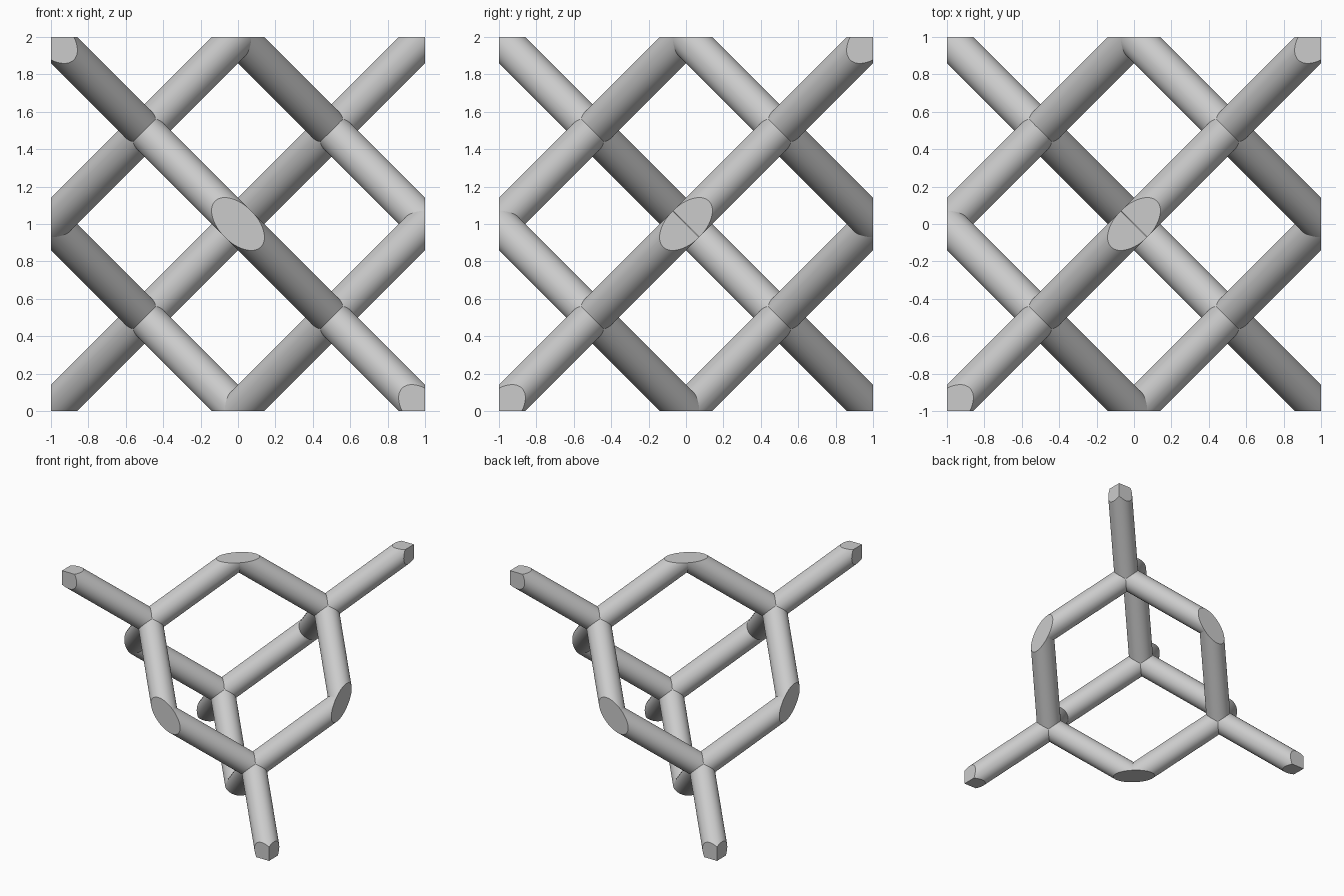
import bpy, bmesh, math
from mathutils import Vector, Matrix

cube = bpy.data.objects.get("Cube")
if cube:
    bpy.data.objects.remove(cube, do_unlink=True)

RADIUS, SEGMENTS = 0.1, 48
NODE = Vector((0.5, 0.5, 0.5))
DIRS = [Vector(d).normalized() for d in ((1, 1, 1), (1, -1, -1), (-1, 1, -1), (-1, -1, 1))]
AXES = [Vector(a) for a in ((1, 0, 0), (0, 1, 0), (0, 0, 1))]

grey = bpy.data.materials.new("light grey")
grey.use_nodes = True
colour = (0.6, 0.6, 0.6, 1)
grey.diffuse_color = colour
grey.node_tree.nodes["Principled BSDF"].inputs["Base Color"].default_value = colour


def cut(bm, point, normal, cap):
    """Remove what lies beyond the plane, closing the hole if cap is set."""
    bmesh.ops.bisect_plane(bm, geom=bm.verts[:] + bm.edges[:] + bm.faces[:], dist=1e-5,
                           plane_co=point, plane_no=normal, clear_outer=True)
    rim = [e for e in bm.edges if e.is_boundary]
    if cap and rim:
        bmesh.ops.holes_fill(bm, edges=rim, sides=0)


def strut(index):
    """One round strut, trimmed to the cell and mitred against its neighbours."""
    d = DIRS[index]
    others = [o for o in DIRS if o is not d]
    side = (others[0] - d * d.dot(others[0])).normalized()
    frame = Matrix((side, d.cross(side), d)).transposed().to_4x4()
    start, end = -0.15, 1.15
    bm = bmesh.new()
    bmesh.ops.create_cone(bm, cap_ends=True, segments=SEGMENTS, radius1=RADIUS, radius2=RADIUS,
                          depth=end - start,
                          matrix=Matrix.Translation(NODE + d * (start + end) / 2) @ frame)
    # flat caps on the cell's faces
    for a in AXES:
        cut(bm, a, a, True)
    # mitre at the four-way joint
    for o in others:
        cut(bm, NODE, o - d, False)
    # mitre where two struts meet at the middle of a cell face
    if index:
        a = AXES[index - 1]
        cut(bm, a, a - Vector((1, 1, 1)), False)
    mesh = bpy.data.meshes.new("strut")
    bm.to_mesh(mesh)
    bm.free()
    return mesh


# four-armed joint made of mitred struts
bm = bmesh.new()
for i in range(4):
    part = strut(i)
    bm.from_mesh(part)
    bpy.data.meshes.remove(part)
bmesh.ops.remove_doubles(bm, verts=bm.verts[:], dist=1e-4)
bmesh.ops.recalc_face_normals(bm, faces=bm.faces[:])
joint = bpy.data.meshes.new("four_arm_joint")
bm.to_mesh(joint)
bm.free()
joint.materials.append(grey)
for poly in joint.polygons:
    poly.use_smooth = True
joint.set_sharp_from_angle(angle=math.radians(25))

# the same joint, turned half a turn about each axis
turns = {"back_left_upper_joint": None, "front_left_lower_joint": "X",
         "back_right_lower_joint": "Y", "front_right_upper_joint": "Z"}
for name, axis in turns.items():
    ob = bpy.data.objects.new(name, joint)
    turn = Matrix.Rotation(math.pi, 4, axis) if axis else Matrix.Identity(4)
    ob.matrix_world = Matrix.Translation((0, 0, 1)) @ turn
    bpy.context.collection.objects.link(ob)
